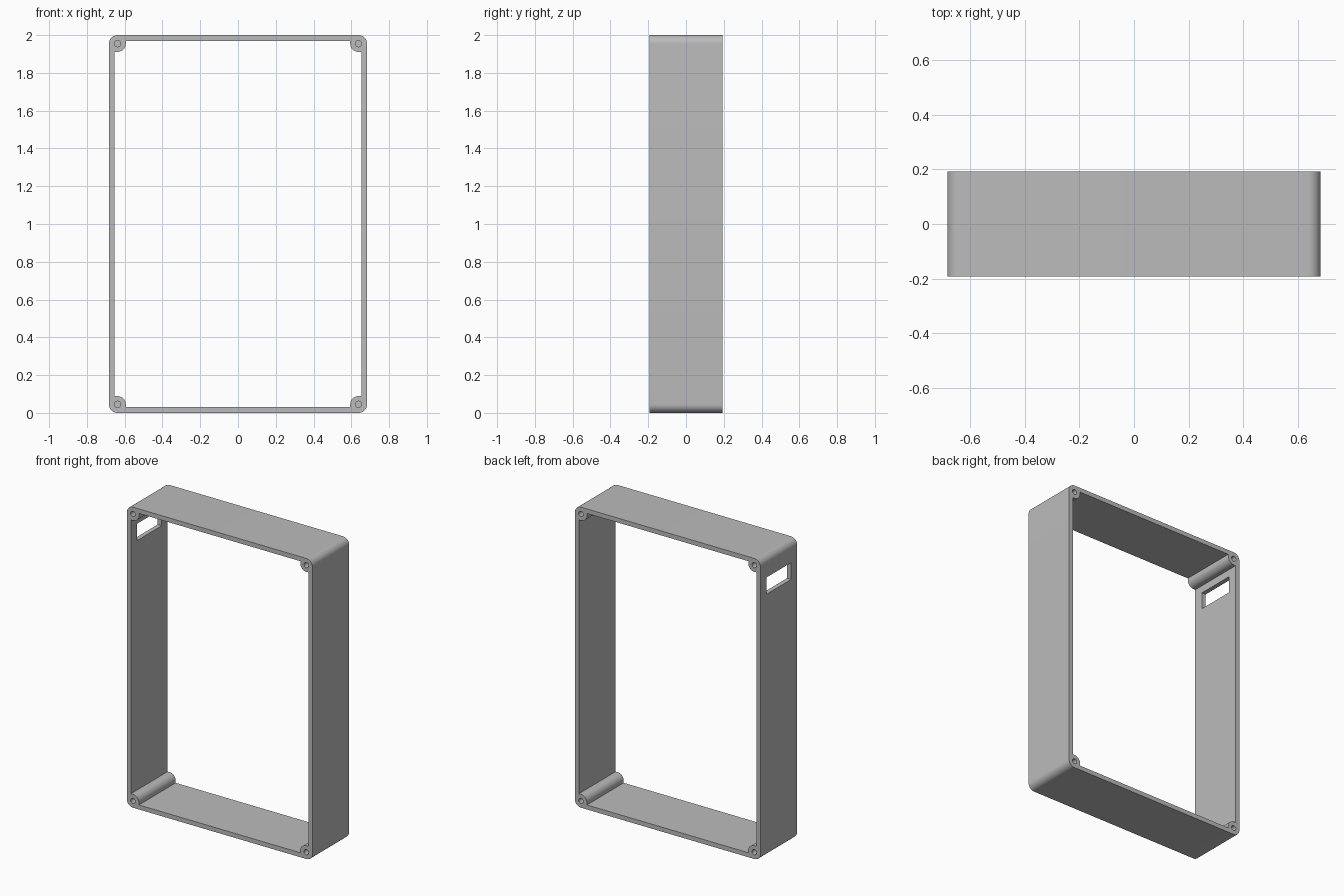
import bpy
import bmesh
from math import sin, cos, pi
from mathutils import Vector, Matrix

HALF_W, HALF_D, HALF_H = 0.683, 0.193, 1.0
WALL = 0.03          # wall thickness
CORNER = 0.045       # outer corner radius
BOSS = 0.044         # screw boss radius
HOLE, HOLE_DEPTH = 0.017, 0.12
STEPS = 12

cube = bpy.data.objects.get("Cube")
if cube:
    bpy.data.objects.remove(cube, do_unlink=True)

grey = bpy.data.materials.new("plain grey")
grey.use_nodes = True
GREY = (0.5, 0.5, 0.5, 1)
grey.diffuse_color = GREY
grey.node_tree.nodes["Principled BSDF"].inputs["Base Color"].default_value = GREY


def make_object(name, bm):
    bmesh.ops.recalc_face_normals(bm, faces=bm.faces)
    mesh = bpy.data.meshes.new(name)
    bm.to_mesh(mesh)
    bm.free()
    mesh.materials.append(grey)
    obj = bpy.data.objects.new(name, mesh)
    bpy.context.collection.objects.link(obj)
    return obj


# Corner centres, counterclockwise from the upper left side of the model
cx, cz = HALF_W - CORNER, HALF_H - CORNER
centres = [Vector((sx * cx, 0, 1 + sz * cz))
           for sx, sz in ((1, 1), (-1, 1), (-1, -1), (1, -1))]

# Matching outer and inner outlines, the inner one bulging around each boss
outer, inner = [], []
for i, c in enumerate(centres):
    a = i * pi / 2
    u, v = Vector((cos(a), 0, sin(a))), Vector((-sin(a), 0, cos(a)))
    turns = [pi / 2 * k / STEPS for k in range(STEPS + 1)]
    outer += [c + CORNER * (u * cos(t) + v * sin(t)) for t in turns]
    gap = CORNER - WALL
    turns = [pi / 2 * k / (STEPS - 2) for k in range(STEPS - 1)]
    inner.append(c + u * gap - v * BOSS)
    inner += [c - BOSS * (v * cos(t) + u * sin(t)) for t in turns]
    inner.append(c + v * gap - u * BOSS)

# Open frame with rounded corners
bm = bmesh.new()
rings = []
for outline, y in ((outer, -HALF_D), (inner, -HALF_D), (inner, HALF_D), (outer, HALF_D)):
    rings.append([bm.verts.new(p + Vector((0, y, 0))) for p in outline])
for r in range(4):
    near, far = rings[r], rings[(r + 1) % 4]
    for k in range(len(near)):
        bm.faces.new((near[k - 1], near[k], far[k], far[k - 1]))
frame = make_object("enclosure_frame", bm)

# Blind screw holes at both ends of every boss
bm = bmesh.new()
for c in centres:
    for side in (-1, 1):
        place = Matrix.Translation(c + Vector((0, side * HALF_D, 0))) @ Matrix.Rotation(pi / 2, 4, "X")
        bmesh.ops.create_cone(bm, cap_ends=True, segments=24, radius1=HOLE, radius2=HOLE,
                              depth=2 * HOLE_DEPTH, matrix=place)
holes = make_object("screw_hole_cutter", bm)

# Port opening high in the right wall
bm = bmesh.new()
bmesh.ops.create_cube(bm, size=1, matrix=Matrix.Translation((-HALF_W, 0, 1.805))
                      @ Matrix.Diagonal((0.2, 0.26, 0.112, 1)))
port = make_object("port_cutter", bm)

bpy.context.view_layer.objects.active = frame
for cutter in (holes, port):
    cutter.hide_render = True
    mod = frame.modifiers.new(cutter.name, "BOOLEAN")
    mod.operation = "DIFFERENCE"
    mod.solver = "EXACT"
    mod.object = cutter
    bpy.ops.object.modifier_apply(modifier=mod.name)
    bpy.data.objects.remove(cutter, do_unlink=True)

bpy.ops.object.select_all(action="DESELECT")
frame.select_set(True)
bpy.ops.object.shade_smooth_by_angle(angle=pi / 6)
